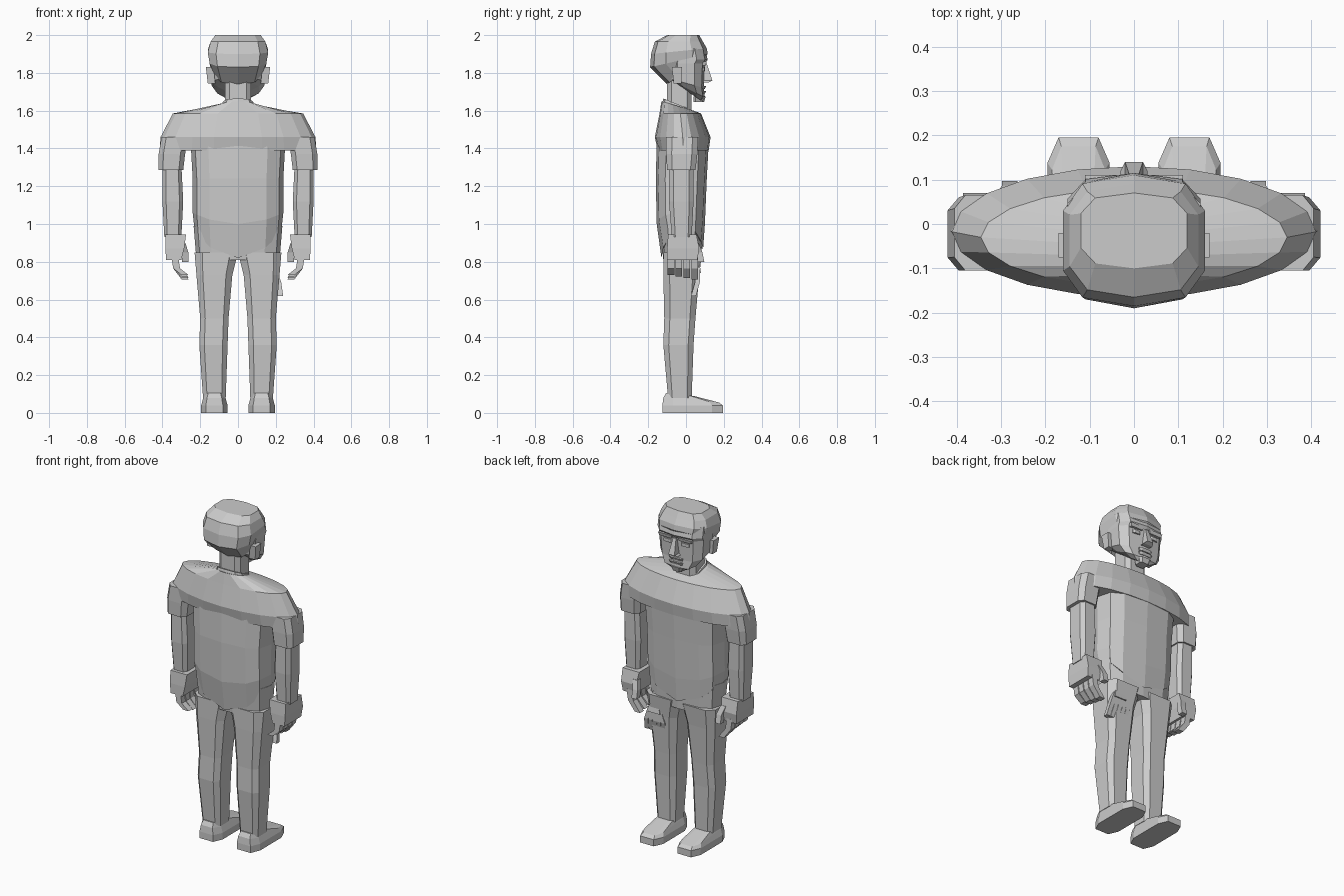
import bpy, bmesh
from math import sin, cos, pi, copysign
from mathutils import Vector

cube = bpy.data.objects.get("Cube")
if cube:
    bpy.data.objects.remove(cube)

grey = bpy.data.materials.new("plain_grey")
grey.use_nodes = True
grey.diffuse_color = (.6, .6, .6, 1)
grey.node_tree.nodes["Principled BSDF"].inputs["Base Color"].default_value = grey.diffuse_color


def outline(sides, power, turn=0):
    """Superellipse polygon of unit half size; turn is in steps of one side."""
    angles = [(i + turn) * 2 * pi / sides - pi / 2 for i in range(sides)]
    bend = lambda value: copysign(abs(value) ** (2 / power), value)
    points = [(bend(cos(angle)), bend(sin(angle))) for angle in angles]
    widest = max(u for u, v in points)
    deepest = max(v for u, v in points)
    return [(u / widest, v / deepest) for u, v in points]


LENS = outline(sides=20, power=2)
TRUNK = outline(sides=12, power=3)
SKULL = outline(sides=10, power=3)
OCTAGON = outline(sides=8, power=4, turn=.5)
BOX = outline(sides=4, power=2, turn=.5)


def section(z, wide, back, front, x=0, tilt=0, sag=0):
    """Size of one cross-section: half width, depth limits, front rise, side rise."""
    def place(u, v):
        depth = (v + 1) / 2
        return Vector((x + wide * u, back + (front - back) * depth, z + tilt * depth + sag * u * u))
    return place


def loft(name, shape, *sections, side=1):
    """Skin the stacked sections and cap both ends; side=-1 mirrors in x."""
    bm = bmesh.new()
    rows = []
    for place in sections:
        points = [place(u, v) for u, v in shape]
        rows.append([bm.verts.new((point.x * side, point.y, point.z)) for point in points])
    for lower, upper in zip(rows, rows[1:]):
        for i in range(len(shape)):
            bm.faces.new((lower[i - 1], lower[i], upper[i], upper[i - 1]))
    bm.faces.new(rows[0])
    bm.faces.new(rows[-1])
    bmesh.ops.recalc_face_normals(bm, faces=bm.faces)
    mesh = bpy.data.meshes.new(name)
    bm.to_mesh(mesh)
    bm.free()
    mesh.materials.append(grey)
    bpy.context.collection.objects.link(bpy.data.objects.new(name, mesh))


def digit(name, half, side, *path):
    """Blocky finger following path points."""
    joints = [section(z, half, y - half, y + half, x) for x, y, z in path]
    loft(name, BOX, *joints, side=side)


# Shirt: body with drooping hem, and wide shoulder yoke
loft("shirt_body", TRUNK,
     section(z=.82, wide=.23, back=-.13, front=.09, tilt=.04, sag=.13),
     section(z=1, wide=.24, back=-.155, front=.1, sag=.06),
     section(z=1.24, wide=.24, back=-.16, front=.11),
     section(z=1.42, wide=.25, back=-.155, front=.12))
loft("shirt_shoulders", LENS,
     section(z=1.39, wide=.415, back=-.15, front=.12),
     section(z=1.46, wide=.41, back=-.165, front=.13),
     section(z=1.585, wide=.345, back=-.14, front=.08),
     section(z=1.65, wide=.1, back=-.13, front=.04, tilt=-.05))
loft("collar", SKULL,
     section(z=1.62, wide=.09, back=-.13, front=.04, tilt=-.05),
     section(z=1.665, wide=.08, back=-.12, front=.03, tilt=-.06))

# Trousers seat
loft("trouser_seat", TRUNK,
     section(z=.81, wide=.22, back=-.12, front=.08),
     section(z=.99, wide=.235, back=-.14, front=.09))

# Neck, face and hair
loft("neck", OCTAGON,
     section(z=1.58, wide=.07, back=-.1, front=.03),
     section(z=1.78, wide=.07, back=-.1, front=.03))
loft("face", SKULL,
     section(z=1.72, wide=.06, back=-.02, front=.085, tilt=-.07),
     section(z=1.75, wide=.11, back=-.06, front=.1, tilt=-.08),
     section(z=1.77, wide=.14, back=-.09, front=.095, tilt=-.05),
     section(z=1.85, wide=.15, back=-.1, front=.1),
     section(z=1.87, wide=.15, back=-.1, front=.115),
     section(z=1.93, wide=.15, back=-.1, front=.1))
loft("hair", SKULL,
     section(z=1.74, wide=.12, back=-.1, front=.1, tilt=.14),
     section(z=1.83, wide=.15, back=-.19, front=.115, tilt=.07),
     section(z=1.9, wide=.16, back=-.185, front=.11, tilt=.03),
     section(z=1.965, wide=.145, back=-.165, front=.09),
     section(z=2, wide=.12, back=-.1, front=.07))
loft("nose", BOX,
     section(z=1.75, wide=.03, back=.08, front=.12),
     section(z=1.76, wide=.02, back=.08, front=.14),
     section(z=1.85, wide=.01, back=.08, front=.11))
for name, height in (("lower_lip", 1.69), ("upper_lip", 1.715)):
    loft(name, OCTAGON,
         section(z=height, wide=.04, back=.06, front=.1),
         section(z=height + .015, wide=.045, back=.06, front=.107))
loft("chin", OCTAGON,
     section(z=1.645, wide=.03, back=.04, front=.095),
     section(z=1.675, wide=.04, back=.04, front=.105))

for side, word in ((1, "left"), (-1, "right")):
    # Face details
    loft(word + "_ear", BOX,
         section(z=1.745, x=.14, wide=.02, back=-.065, front=-.025),
         section(z=1.83, x=.15, wide=.02, back=-.075, front=-.02), side=side)
    loft(word + "_eye", OCTAGON,
         section(z=1.81, x=.06, wide=.025, back=.07, front=.1),
         section(z=1.83, x=.06, wide=.025, back=.07, front=.1), side=side)
    loft(word + "_brow", BOX,
         section(z=1.84, x=.065, wide=.04, back=.07, front=.105),
         section(z=1.86, x=.065, wide=.045, back=.07, front=.11), side=side)

    # Sleeve and forearm
    loft(word + "_sleeve", OCTAGON,
         section(z=1.285, x=.355, wide=.065, back=-.1, front=.05),
         section(z=1.37, x=.35, wide=.07, back=-.105, front=.06),
         section(z=1.46, x=.335, wide=.07, back=-.105, front=.065), side=side)
    loft(word + "_forearm", OCTAGON,
         section(z=.93, x=.345, wide=.045, back=-.075, front=.03),
         section(z=1.12, x=.345, wide=.055, back=-.09, front=.04),
         section(z=1.32, x=.35, wide=.05, back=-.09, front=.04), side=side)

    # Hand
    loft(word + "_palm", BOX,
         section(z=.81, x=.34, wide=.04, back=-.1, front=.06),
         section(z=.87, x=.335, wide=.05, back=-.1, front=.07),
         section(z=.945, x=.33, wide=.055, back=-.095, front=.055), side=side)
    for i in range(4):
        y = .042 * i - .08
        digit(f"{word}_finger_{i + 1}", .018, side,
              (.335, y, .83), (.325, y, .765), (.28, y, .73 - .008 * i))
    digit(word + "_thumb", .017, side, (.295, .05, .9), (.28, .07, .85), (.28, .08, .8))

    # Leg
    loft(word + "_leg", OCTAGON,
         section(z=.08, x=.125, wide=.06, back=-.095, front=.03),
         section(z=.36, x=.13, wide=.075, back=-.12, front=.04),
         section(z=.5, x=.125, wide=.075, back=-.115, front=.05),
         section(z=.73, x=.125, wide=.095, back=-.12, front=.07),
         section(z=.85, x=.115, wide=.115, back=-.12, front=.085), side=side)

    # Shoe
    loft(word + "_shoe", OCTAGON,
         section(z=0, x=.125, wide=.07, back=-.125, front=.195),
         section(z=.04, x=.125, wide=.07, back=-.125, front=.195),
         section(z=.08, x=.125, wide=.06, back=-.12, front=.175, tilt=-.025),
         section(z=.105, x=.125, wide=.05, back=-.105, front=.04, tilt=-.015), side=side)

# Small crumpled hand resting on the front of one thigh
loft("thigh_hand_palm", BOX,
     section(z=.74, x=.16, wide=.04, back=.03, front=.08),
     section(z=.86, x=.165, wide=.015, back=.03, front=.06))
for i in range(5):
    spread = .028 * (i - 2)
    digit(f"thigh_hand_finger_{i + 1}", .013, 1,
          (.16 + spread / 2, .06, .77), (.16 + spread, .06, .69), (.17 + spread, .04, .62))
